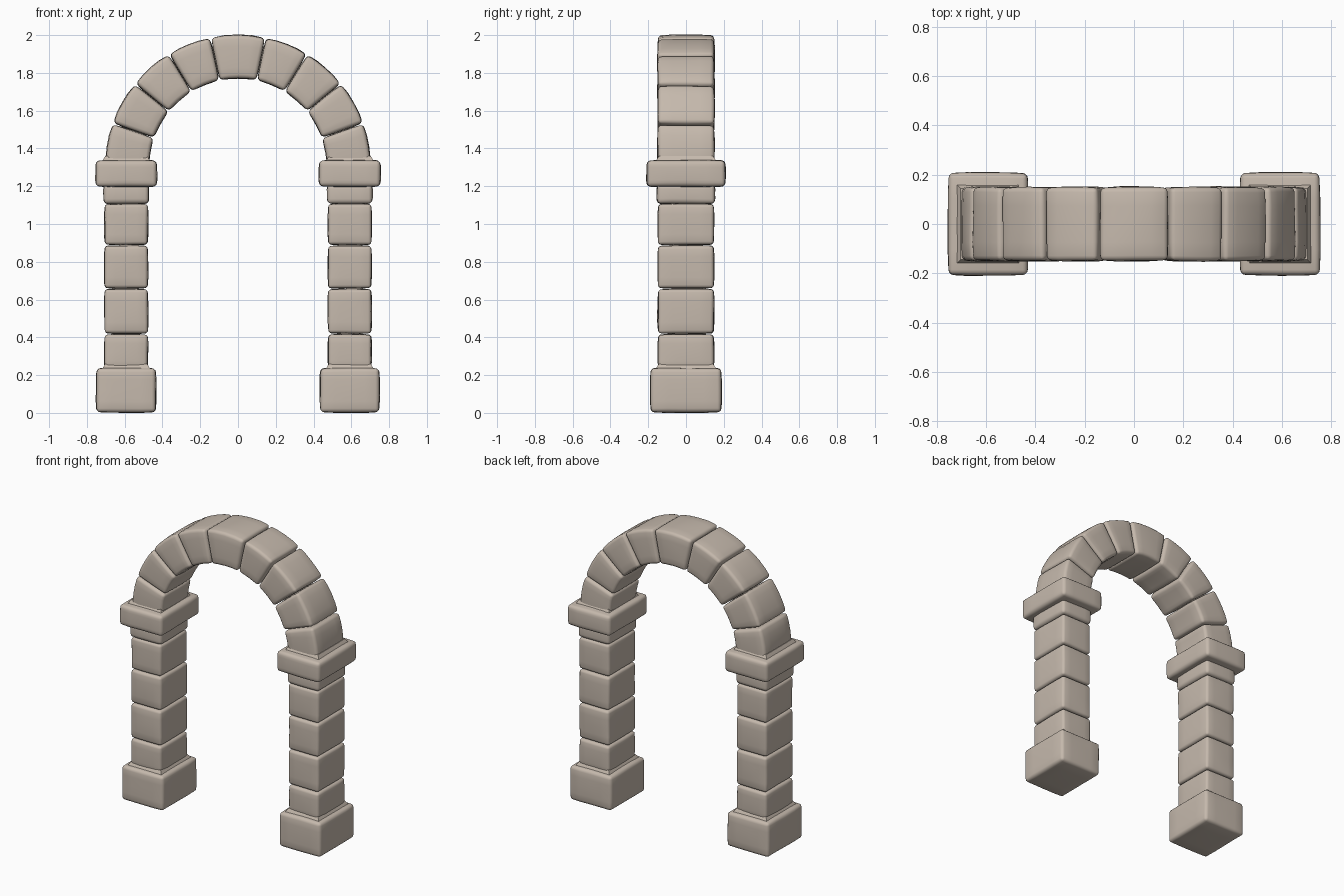
import bpy, bmesh, math
from mathutils import Vector, noise

cube = bpy.data.objects.get("Cube")
if cube:
    bpy.data.objects.remove(cube, do_unlink=True)

stone = bpy.data.materials.new("warm_grey_stone")
stone.use_nodes = True
colour = (0.56, 0.485, 0.415, 1)
stone.diffuse_color = colour
bsdf = stone.node_tree.nodes["Principled BSDF"]
bsdf.inputs["Base Color"].default_value = colour
bsdf.inputs["Roughness"].default_value = 0.9


def worn_stone(name, half, place, edge=0.02, pillow=0.004):
    """Subdivided block, slightly pillowed and uneven, with rounded edges."""
    bm = bmesh.new()
    bmesh.ops.create_cube(bm, size=2)
    bmesh.ops.subdivide_edges(bm, edges=bm.edges[:], cuts=3, use_grid_fill=True)
    for v in bm.verts:
        p = v.co.copy()
        local = Vector()
        for k in range(3):
            rim = max(abs(p[j]) for j in range(3) if j != k)
            local[k] = p[k] * (half[k] - pillow * rim ** 4)
        v.co = place(local)
        v.co += noise.noise_vector(v.co * 6) * 0.003
    mesh = bpy.data.meshes.new(name)
    bm.to_mesh(mesh)
    bm.free()
    obj = bpy.data.objects.new(name, mesh)
    bpy.context.collection.objects.link(obj)
    mesh.materials.append(stone)
    mesh.shade_smooth()
    bevel = obj.modifiers.new("worn_edges", "BEVEL")
    bevel.width = edge
    bevel.segments = 3
    bevel.limit_method = "ANGLE"
    bevel.angle_limit = math.radians(40)
    return obj


def box_stone(name, x, z0, z1, hx, hy, edge=0.02):
    centre = Vector((x, 0, (z0 + z1) / 2))
    worn_stone(name, (hx, hy, (z1 - z0) / 2), lambda q: centre + q, edge)


def arch_stone(name, a0, a1):
    """Wedge of the ring; angles in degrees from the crown."""
    mid, span = math.radians((a0 + a1) / 2), math.radians(a1 - a0)
    radius, spring = 0.586, 1.3

    def bend(q):
        a, r = mid + q.x / radius, radius + q.z
        return Vector((r * math.sin(a), q.y, spring + r * math.cos(a)))
    worn_stone(name, (radius * span / 2, 0.152, 0.117), bend, 0.019)


def fillet(name, x, z, hx, hy):
    """Soft mortar flare where a shaft meets a wider block."""
    bm = bmesh.new()
    bmesh.ops.create_cube(bm, size=2)
    for v in bm.verts:
        grow = 0.016 if v.co.z < 0 else -0.004
        v.co = (x + v.co.x * (hx + grow), v.co.y * (hy + grow), z + v.co.z * 0.016)
    mesh = bpy.data.meshes.new(name)
    bm.to_mesh(mesh)
    bm.free()
    mesh.materials.append(stone)
    bpy.context.collection.objects.link(bpy.data.objects.new(name, mesh))


# Two pillars: plinth, shaft stones, collar and capital
shaft_joints = [0.225, 0.418, 0.658, 0.888, 1.108]
for side, s in (("left", 1), ("right", -1)):
    x = 0.592 * s
    box_stone(side + "_plinth", x, 0, 0.24, 0.16, 0.19)
    fillet(side + "_shaft_foot", x, 0.243, 0.115, 0.148)
    for i, (z0, z1) in enumerate(zip(shaft_joints, shaft_joints[1:])):
        box_stone(f"{side}_shaft_stone_{i + 1}", x, z0, z1, 0.117, 0.15, 0.016)
    box_stone(side + "_collar", x, 1.104, 1.215, 0.121, 0.155, 0.018)
    box_stone(side + "_capital", x, 1.195, 1.34, 0.164, 0.21)
    fillet(side + "_arch_foot", x, 1.343, 0.115, 0.148)

# Arch ring: keystone and four wedge stones on each side
joints = [12, 31.5, 51, 70.7, 91]
arch_stone("keystone", -joints[0], joints[0])
for i, (a0, a1) in enumerate(zip(joints, joints[1:])):
    arch_stone(f"left_arch_stone_{i + 1}", a0, a1)
    arch_stone(f"right_arch_stone_{i + 1}", -a1, -a0)
